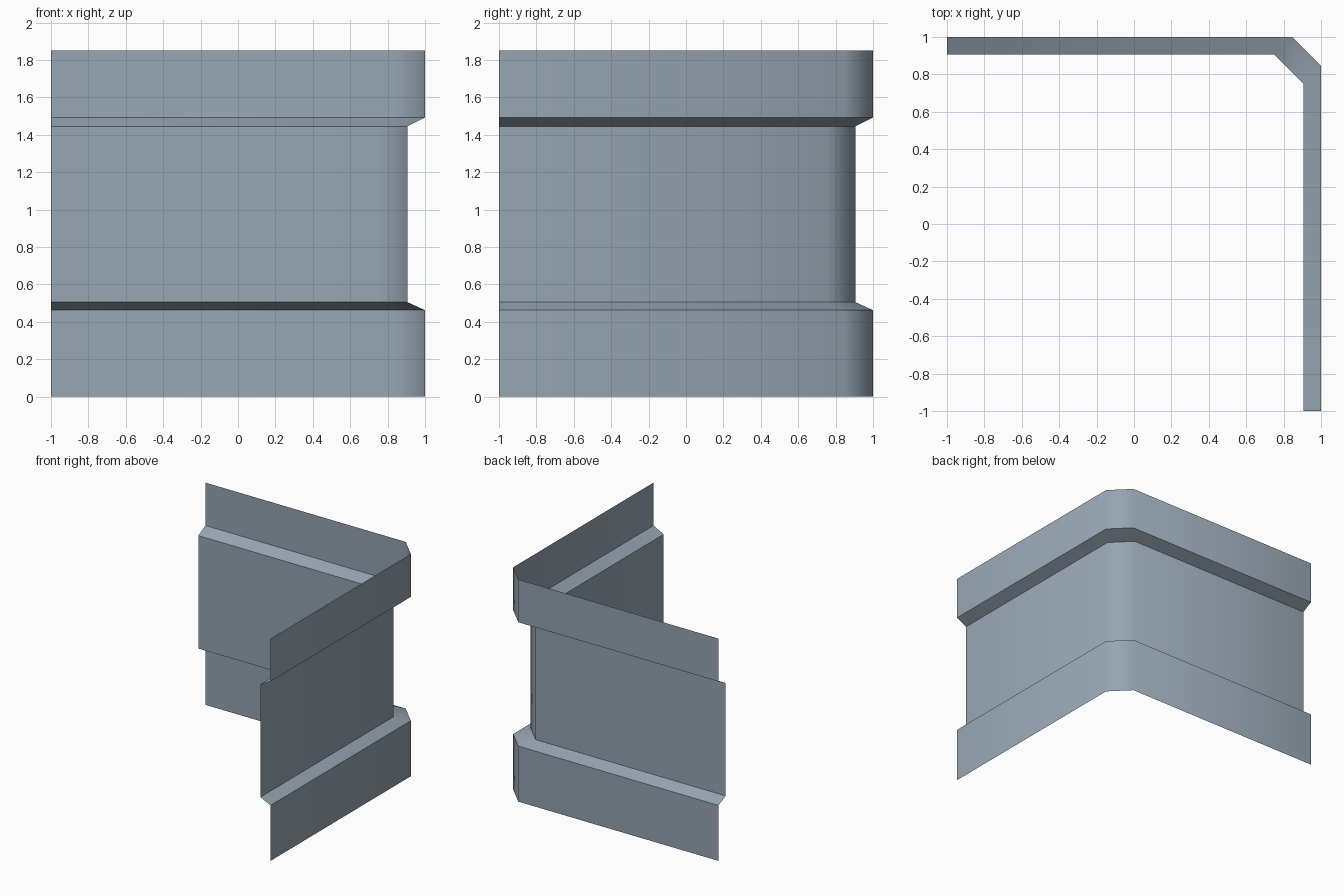
import bpy, bmesh, math

if "Cube" in bpy.data.objects:
    bpy.data.objects.remove(bpy.data.objects["Cube"])

# Wall cross-section: (height, inset from the outer face)
INSET = 0.094
PROFILE = [(0, 0), (0.462, 0), (0.505, INSET), (1.445, INSET), (1.493, 0), (1.85, 0)]
CHAMFER = 0.155


def corner_path(inset):
    """Plan of the wall: two straight runs joined by a chamfered corner."""
    e = 1 - inset
    return [(-1, e), (e - CHAMFER, e), (e, e - CHAMFER), (e, -1)]


# Sweep the profile along the corner path as a thin open sheet
bm = bmesh.new()
rows = [[bm.verts.new((x, y, z)) for x, y in corner_path(i)] for z, i in PROFILE]
for low, high in zip(rows, rows[1:]):
    for k in range(3):
        bm.faces.new((low[k + 1], low[k], high[k], high[k + 1]))
bm.normal_update()

mesh = bpy.data.meshes.new("corner_wall_panel")
bm.to_mesh(mesh)
bm.free()
panel = bpy.data.objects.new("corner_wall_panel", mesh)
bpy.context.collection.objects.link(panel)

# Blue-grey metal
metal = bpy.data.materials.new("blue_grey_metal")
metal.diffuse_color = (0.31, 0.38, 0.45, 1)
metal.use_nodes = True
metal.node_tree.nodes["Principled BSDF"].inputs["Base Color"].default_value = metal.diffuse_color
mesh.materials.append(metal)

# Round shading across the chamfer, sharp creases at the ledges
bpy.context.view_layer.objects.active = panel
panel.select_set(True)
bpy.ops.object.shade_smooth_by_angle(angle=math.radians(52))
